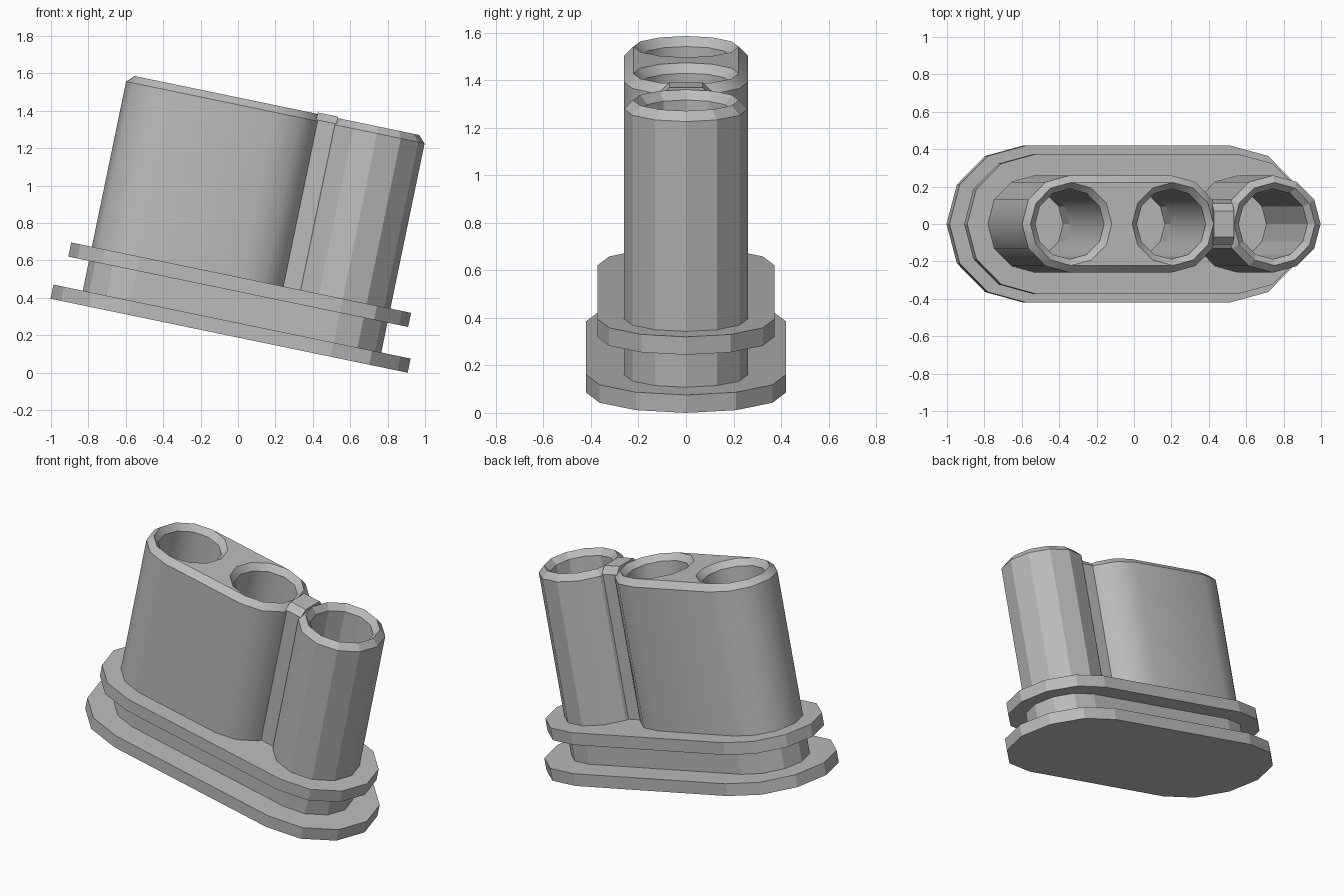
import bpy, bmesh, math
from mathutils import Matrix, Vector

cube = bpy.data.objects.get("Cube")
if cube:
    bpy.data.objects.remove(cube, do_unlink=True)

SPAN = 0.555      # distance from the middle tube to each outer tube
SIDES = 12
TILT = math.radians(11.7)
PLACE = Matrix.Translation((-0.0475, 0, 0.975 * math.sin(TILT))) @ Matrix.Rotation(TILT, 4, 'Y')

grey = bpy.data.materials.new("plain_grey")
grey.use_nodes = True
grey.diffuse_color = (0.5, 0.5, 0.5, 1)
grey.node_tree.nodes["Principled BSDF"].inputs["Base Color"].default_value = (0.5, 0.5, 0.5, 1)


def make_object(name, bm):
    bmesh.ops.recalc_face_normals(bm, faces=bm.faces)
    mesh = bpy.data.meshes.new(name)
    bm.to_mesh(mesh)
    bm.free()
    mesh.materials.append(grey)
    obj = bpy.data.objects.new(name, mesh)
    obj.matrix_world = PLACE
    bpy.context.collection.objects.link(obj)
    return obj


def circle(bm, x, radius, z):
    angles = [math.tau * i / SIDES for i in range(SIDES)]
    return [bm.verts.new((x + radius * math.cos(a), radius * math.sin(a), z)) for a in angles]


def stadium(bm, x0, x1, radius, z):
    """Rounded slot outline running from x0 to x1."""
    ring = []
    for centre, start in ((x1, -math.pi / 2), (x0, math.pi / 2)):
        for i in range(SIDES // 2 + 1):
            a = start + math.tau * i / SIDES
            ring.append(bm.verts.new((centre + radius * math.cos(a), radius * math.sin(a), z)))
    return ring


def bridge(bm, a, b):
    n = len(a)
    for i in range(n):
        j = (i + 1) % n
        bm.faces.new((a[i], a[j], b[j], b[i]))


def loft(bm, rings, capped=False):
    for a, b in zip(rings, rings[1:]):
        bridge(bm, a, b)
    if capped:
        bm.faces.new(rings[0])
        bm.faces.new(rings[-1])


LOW, SHOULDER, RIM = 0.3, 1.219, 1.257
OUTER, RIDGE, BORE = 0.26, 0.222, 0.188

# Stepped base: bottom plate, neck and upper flange
bm = bmesh.new()
steps = ((0.42, 0), (0.42, 0.077), (OUTER, 0.077), (OUTER, 0.24), (0.373, 0.24), (0.373, 0.317))
loft(bm, [stadium(bm, -SPAN, SPAN, r, z) for r, z in steps], True)
base = make_object("flanged_base", bm)

# Sink the three bores into the base
bm = bmesh.new()
for x in (-SPAN, 0, SPAN):
    loft(bm, [circle(bm, x, BORE, 0.14), circle(bm, x, BORE, 1)], True)
cutter = make_object("bore_cutter", bm)
cutter.hide_render = True
mod = base.modifiers.new("bores", 'BOOLEAN')
mod.operation = 'DIFFERENCE'
mod.solver = 'EXACT'
mod.object = cutter
bpy.context.view_layer.update()
cut_mesh = bpy.data.meshes.new_from_object(base.evaluated_get(bpy.context.evaluated_depsgraph_get()))
base.modifiers.clear()
base.data = cut_mesh
bpy.data.objects.remove(cutter, do_unlink=True)

# Single tube with a sharp bevelled rim
bm = bmesh.new()
profile = ((OUTER, LOW), (OUTER, SHOULDER), (RIDGE, RIM), (BORE, SHOULDER), (BORE, LOW))
loft(bm, [circle(bm, SPAN, r, z) for r, z in profile])
make_object("single_tube", bm)

# Double tube: rounded slot body with two bevelled bores
bm = bmesh.new()
top = stadium(bm, -SPAN, 0, RIDGE, RIM)
loft(bm, [stadium(bm, -SPAN, 0, OUTER, LOW), stadium(bm, -SPAN, 0, OUTER, SHOULDER), top])
rims = []
for x in (-SPAN, 0):
    rim = circle(bm, x, RIDGE, RIM)
    loft(bm, [rim, circle(bm, x, BORE, SHOULDER), circle(bm, x, BORE, LOW)])
    rims.append(rim)
q = SIDES // 4
right_half = [rims[0][i % SIDES] for i in range(-q, q + 1)]
left_half = [rims[1][i] for i in range(q, 3 * q + 1)]
bm.faces.new(right_half + left_half)
bmesh.ops.remove_doubles(bm, verts=bm.verts, dist=0.0005)
double_tube = make_object("double_tube", bm)

# Narrow web joining the tubes, with bevelled top edges
bm = bmesh.new()
section = ((-0.11, LOW), (0.11, LOW), (0.11, 1.225), (0.07, 1.265), (-0.07, 1.265), (-0.11, 1.225))
loft(bm, [[bm.verts.new((x, y, z)) for y, z in section] for x in (0.222, 0.333)], True)
make_object("joining_web", bm)

# Soft shading on the rounded slot body
bpy.ops.object.select_all(action='DESELECT')
double_tube.select_set(True)
bpy.context.view_layer.objects.active = double_tube
bpy.ops.object.shade_smooth_by_angle(angle=math.radians(33))
